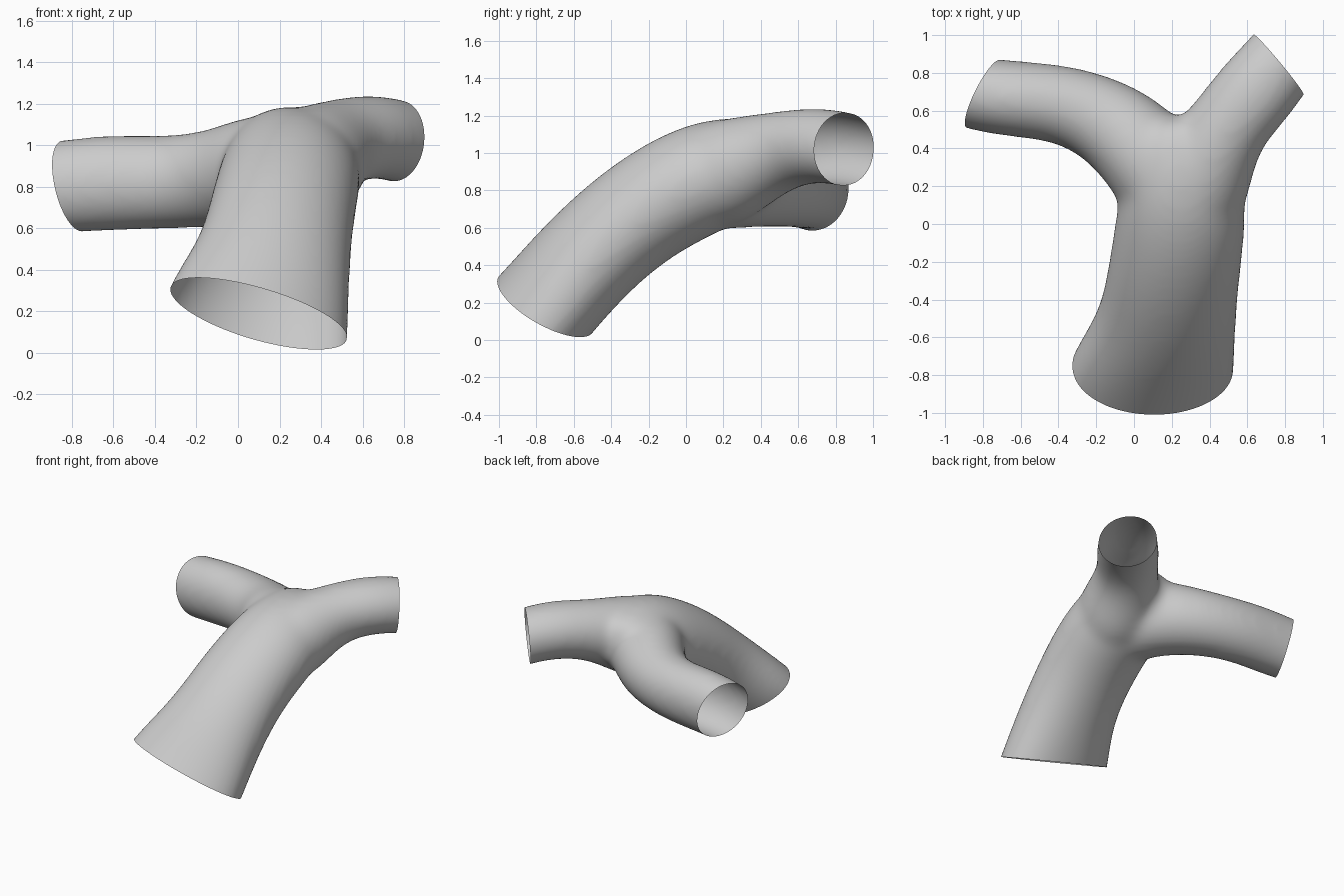
import bpy, bmesh, math
from mathutils import Vector

cube = bpy.data.objects.get("Cube")
if cube:
    bpy.data.objects.remove(cube, do_unlink=True)

SIDES = 24

# Each section: centre, half width, half height, roll about the path
trunk = [
    ((0.02, -1.03, -0.14), 0.49, 0.28, -0.45),
    ((0.06, -0.89, 0.03), 0.48, 0.28, -0.45),
    ((0.10, -0.735, 0.205), 0.455, 0.28, -0.45),
    ((0.175, -0.52, 0.45), 0.375, 0.285, -0.38),
    ((0.21, -0.27, 0.67), 0.355, 0.295, -0.22),
    ((0.245, -0.02, 0.82), 0.35, 0.305, -0.08),
    ((0.26, 0.20, 0.91), 0.335, 0.295, 0),
    ((0.22, 0.39, 0.96), 0.25, 0.235, 0),
    ((0.19, 0.58, 0.97), 0.16, 0.16, 0),
]
side_branch = [
    ((0.24, 0.00, 0.82), 0.22, 0.24, 0),
    ((0.17, 0.22, 0.87), 0.27, 0.28, 0),
    ((0.05, 0.39, 0.87), 0.265, 0.27, 0),
    ((-0.12, 0.535, 0.835), 0.24, 0.235, 0),
    ((-0.35, 0.635, 0.82), 0.21, 0.225, 0),
    ((-0.60, 0.66, 0.82), 0.205, 0.235, 0),
    ((-0.79, 0.68, 0.805), 0.20, 0.23, 0),
    ((-0.95, 0.72, 0.79), 0.19, 0.22, 0),
    ((-1.10, 0.76, 0.78), 0.19, 0.22, 0),
]
rear_branch = [
    ((0.26, 0.00, 0.83), 0.25, 0.26, 0),
    ((0.33, 0.20, 0.89), 0.285, 0.295, 0),
    ((0.41, 0.38, 0.97), 0.25, 0.245, 0),
    ((0.51, 0.54, 1.02), 0.215, 0.21, 0),
    ((0.635, 0.69, 1.045), 0.225, 0.205, 0),
    ((0.76, 0.84, 1.025), 0.21, 0.20, 0),
    ((0.86, 0.97, 0.99), 0.20, 0.20, 0),
    ((0.96, 1.10, 0.95), 0.20, 0.20, 0),
]


def loft(bm, sections):
    """Closed tube of elliptical rings following the section centres."""
    pts = [Vector(s[0]) for s in sections]
    rings = []
    for i, (_, half_w, half_h, roll) in enumerate(sections):
        ahead = pts[min(i + 1, len(pts) - 1)]
        tangent = (ahead - pts[max(i - 1, 0)]).normalized()
        side = tangent.cross(Vector((0, 0, 1))).normalized()
        up = side.cross(tangent)
        a, b = math.cos(roll), math.sin(roll)
        side, up = side * a + up * b, up * a - side * b
        ring = []
        for k in range(SIDES):
            t = 2 * math.pi * k / SIDES
            offset = side * half_w * math.cos(t) + up * half_h * math.sin(t)
            ring.append(bm.verts.new(pts[i] + offset))
        rings.append(ring)
    for r0, r1 in zip(rings, rings[1:]):
        for k in range(SIDES):
            n = (k + 1) % SIDES
            bm.faces.new((r0[k], r0[n], r1[n], r1[k]))
    bm.faces.new(rings[0][::-1])
    bm.faces.new(rings[-1])


# Three overlapping tubes
bm = bmesh.new()
for sections in (trunk, side_branch, rear_branch):
    loft(bm, sections)
bmesh.ops.recalc_face_normals(bm, faces=bm.faces)
mesh = bpy.data.meshes.new("forked_tube")
bm.to_mesh(mesh)
bm.free()
tube = bpy.data.objects.new("forked_tube", mesh)
bpy.context.collection.objects.link(tube)

# Fuse them into one soft skin
subdivide = tube.modifiers.new("round", 'SUBSURF')
subdivide.levels = 2
fuse = tube.modifiers.new("fuse", 'REMESH')
fuse.mode = 'VOXEL'
fuse.voxel_size = 0.02
soften = tube.modifiers.new("soften", 'SMOOTH')
soften.factor = 0.5
soften.iterations = 40
bpy.context.view_layer.update()
graph = bpy.context.evaluated_depsgraph_get()
skin = bpy.data.meshes.new_from_object(tube.evaluated_get(graph))
tube.modifiers.clear()
tube.data = skin
bpy.data.meshes.remove(mesh)
skin.name = "forked_tube"

# Slice the three ends open
ends = [
    ((0.10, -0.72, 0.17), (-0.28, -0.5, -1)),
    ((-0.80, 0.68, 0.80), (-0.88, 0.43, -0.21)),
    ((0.76, 0.85, 1.02), (0.77, 0.64, -0.07)),
]
bm = bmesh.new()
bm.from_mesh(skin)
for point, normal in ends:
    bmesh.ops.bisect_plane(bm, geom=bm.verts[:] + bm.edges[:] + bm.faces[:],
                           plane_co=Vector(point),
                           plane_no=Vector(normal).normalized(),
                           clear_outer=True)
for face in bm.faces:
    face.smooth = True
bm.to_mesh(skin)
bm.free()

# Plain grey
grey = bpy.data.materials.new("light_grey")
grey.use_nodes = True
colour = (0.6, 0.6, 0.6, 1)
grey.diffuse_color = colour
grey.node_tree.nodes["Principled BSDF"].inputs["Base Color"].default_value = colour
skin.materials.clear()
skin.materials.append(grey)
